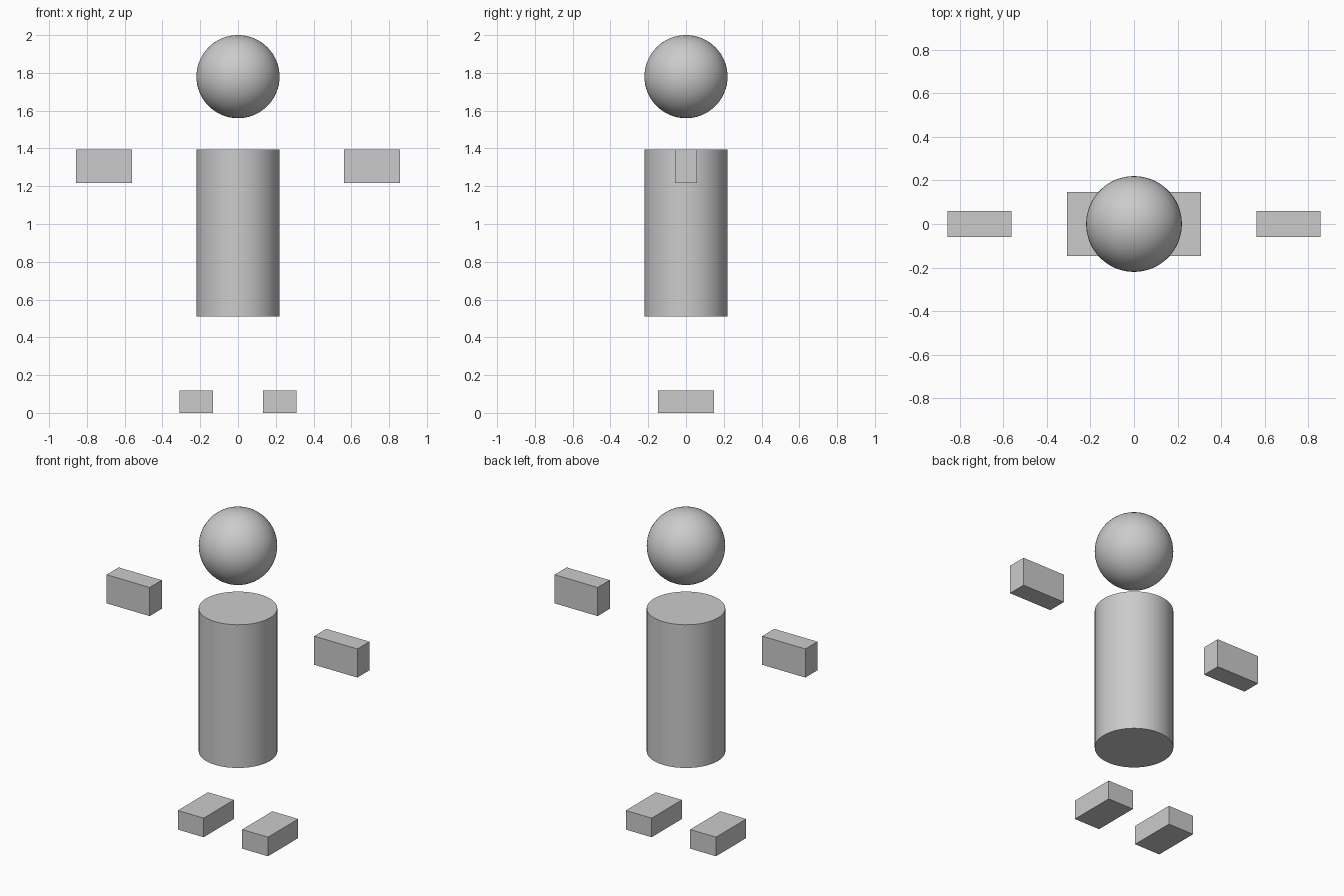
import bpy
import math

# Remove the default cube
cube = bpy.data.objects.get("Cube")
if cube:
    bpy.data.objects.remove(cube, do_unlink=True)

# Single light grey material
GREY = (0.6, 0.6, 0.6, 1.0)
grey = bpy.data.materials.new("light_grey")
grey.use_nodes = True
grey.diffuse_color = GREY
for node in grey.node_tree.nodes:
    if node.type == 'BSDF_PRINCIPLED':
        node.inputs["Base Color"].default_value = GREY


def finish(name, smooth=False):
    obj = bpy.context.object
    obj.name = obj.data.name = name
    obj.data.materials.append(grey)
    if smooth:
        bpy.ops.object.shade_smooth_by_angle(angle=math.radians(35))
    return obj


def box(name, center, size):
    bpy.ops.mesh.primitive_cube_add(size=1, location=center)
    bpy.context.object.scale = size
    bpy.ops.object.transform_apply(location=False, rotation=False, scale=True)
    return finish(name)


# Body and floating head
RADIUS = 0.22
bpy.ops.mesh.primitive_cylinder_add(vertices=64, radius=RADIUS, depth=0.885,
                                    location=(0, 0, 0.952))
finish("body", smooth=True)
bpy.ops.mesh.primitive_uv_sphere_add(segments=64, ring_count=32, radius=RADIUS,
                                     location=(0, 0, 2 - RADIUS))
finish("head", smooth=True)

# Paired hands and feet
for side, sign in (("left", 1), ("right", -1)):
    box(side + "_hand", (sign * 0.71, 0, 1.306), (0.295, 0.118, 0.177))
    box(side + "_foot", (sign * 0.22, 0, 0.059), (0.177, 0.295, 0.118))
